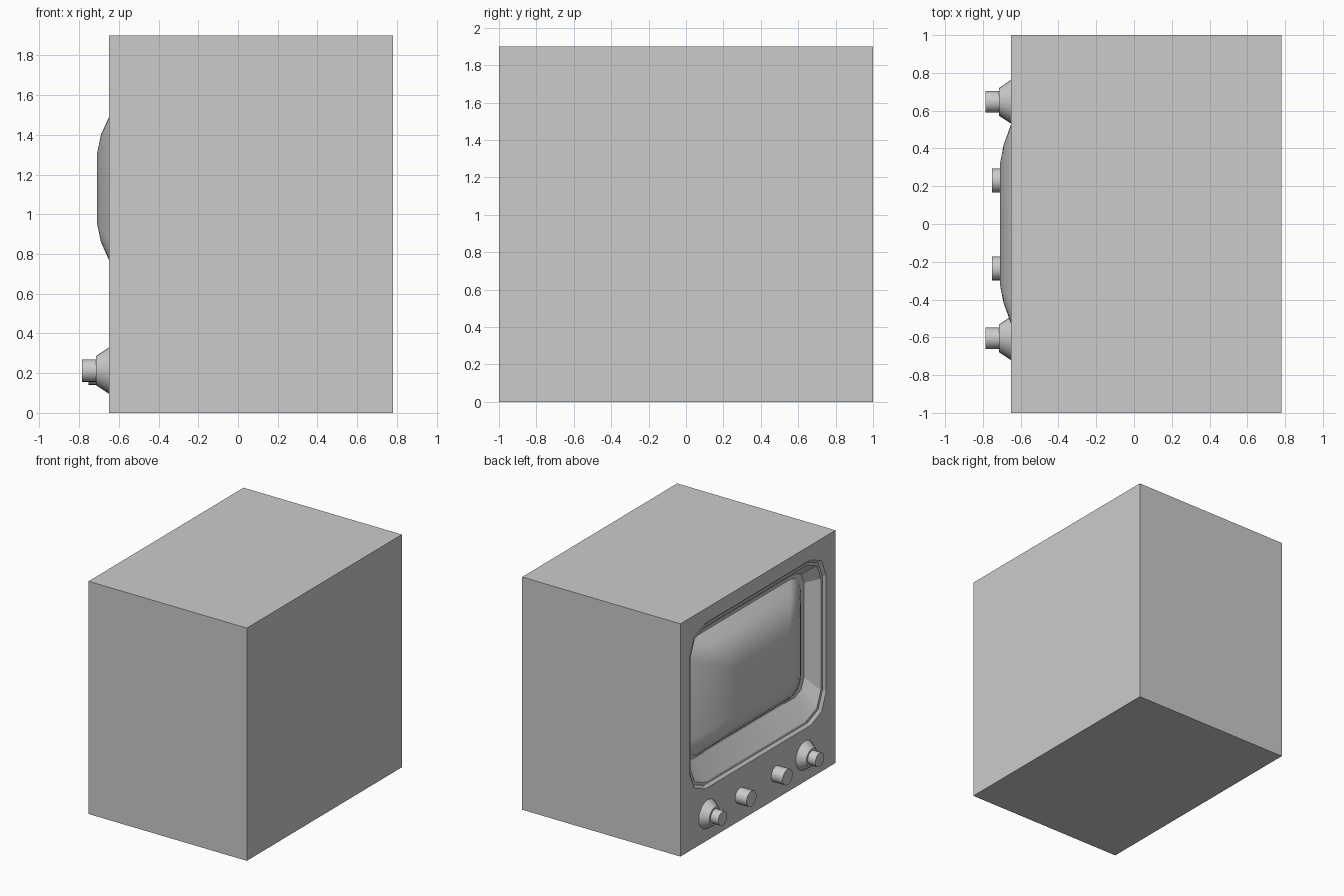
import bpy, bmesh
from math import sin, cos, pi, radians

if "Cube" in bpy.data.objects:
    bpy.data.objects.remove(bpy.data.objects["Cube"])


def outline(hw, z0, z1, r, seg):
    """Rounded rectangle in the y/z plane; r = 0 stacks points on the corners."""
    pts = []
    corners = [(hw - r, z1 - r), (-hw + r, z1 - r), (-hw + r, z0 + r), (hw - r, z0 + r)]
    for i, (cy, cz) in enumerate(corners):
        for k in range(seg + 1):
            a = pi / 2 * (i + k / seg)
            pts.append((cy + r * cos(a), cz + r * sin(a)))
    return pts


def circle(cy, cz, r, n=20):
    return [(cy + r * cos(2 * pi * k / n), cz + r * sin(2 * pi * k / n)) for k in range(n)]


def loft(name, rings, smooth_angle):
    """Skin a list of (x, outline points) and cap both ends."""
    bm = bmesh.new()
    loops = [[bm.verts.new((x, y, z)) for y, z in pts] for x, pts in rings]
    n = len(loops[0])
    for a, b in zip(loops, loops[1:]):
        for i in range(n):
            j = (i + 1) % n
            bm.faces.new((a[i], a[j], b[j], b[i]))
    bm.faces.new(loops[0])
    bm.faces.new(loops[-1])
    bmesh.ops.remove_doubles(bm, verts=bm.verts[:], dist=1e-5)
    bmesh.ops.recalc_face_normals(bm, faces=bm.faces[:])
    mesh = bpy.data.meshes.new(name)
    bm.to_mesh(mesh)
    bm.free()
    obj = bpy.data.objects.new(name, mesh)
    bpy.context.collection.objects.link(obj)
    bpy.ops.object.select_all(action='DESELECT')
    obj.select_set(True)
    bpy.context.view_layer.objects.active = obj
    bpy.ops.object.shade_smooth_by_angle(angle=radians(smooth_angle))
    return obj


FRONT, BACK, SEG = -0.65, 0.78, 2

# Cabinet with stepped lip and sloped recess around the screen
loft("cabinet", [
    (BACK, outline(1.0, 0.0, 1.9, 0, SEG)),
    (FRONT, outline(1.0, 0.0, 1.9, 0, SEG)),
    (FRONT, outline(0.88, 0.43, 1.78, 0.20, SEG)),
    (FRONT + 0.02, outline(0.86, 0.45, 1.76, 0.19, SEG)),
    (FRONT + 0.02, outline(0.84, 0.47, 1.74, 0.18, SEG)),
    (FRONT + 0.13, outline(0.78, 0.63, 1.64, 0.12, SEG)),
], 15)

# Bulging picture tube: x, half width, half height, corner radius
bulge = [(-0.51, 0.75, 0.495, 0.14), (-0.55, 0.70, 0.46, 0.14), (-0.60, 0.62, 0.415, 0.13),
         (-0.65, 0.53, 0.36, 0.11), (-0.69, 0.42, 0.27, 0.07), (-0.71, 0.32, 0.175, 0.03)]
loft("screen", [(x, outline(hw, 1.13 - hh, 1.13 + hh, r, 4)) for x, hw, hh, r in bulge], 40)

# Large dials: flared skirt and round grip
for side, y in (("left", 0.647), ("right", -0.605)):
    loft(side + "_dial", [(x, circle(y, 0.213, r)) for x, r in
         ((FRONT + 0.01, 0.122), (FRONT, 0.117), (-0.715, 0.073), (-0.715, 0.057), (-0.785, 0.057))], 35)

# Small knobs
for side, y in (("left", 0.23), ("right", -0.235)):
    loft(side + "_knob", [(x, circle(y, 0.205, 0.064)) for x in (FRONT + 0.01, -0.753)], 35)
